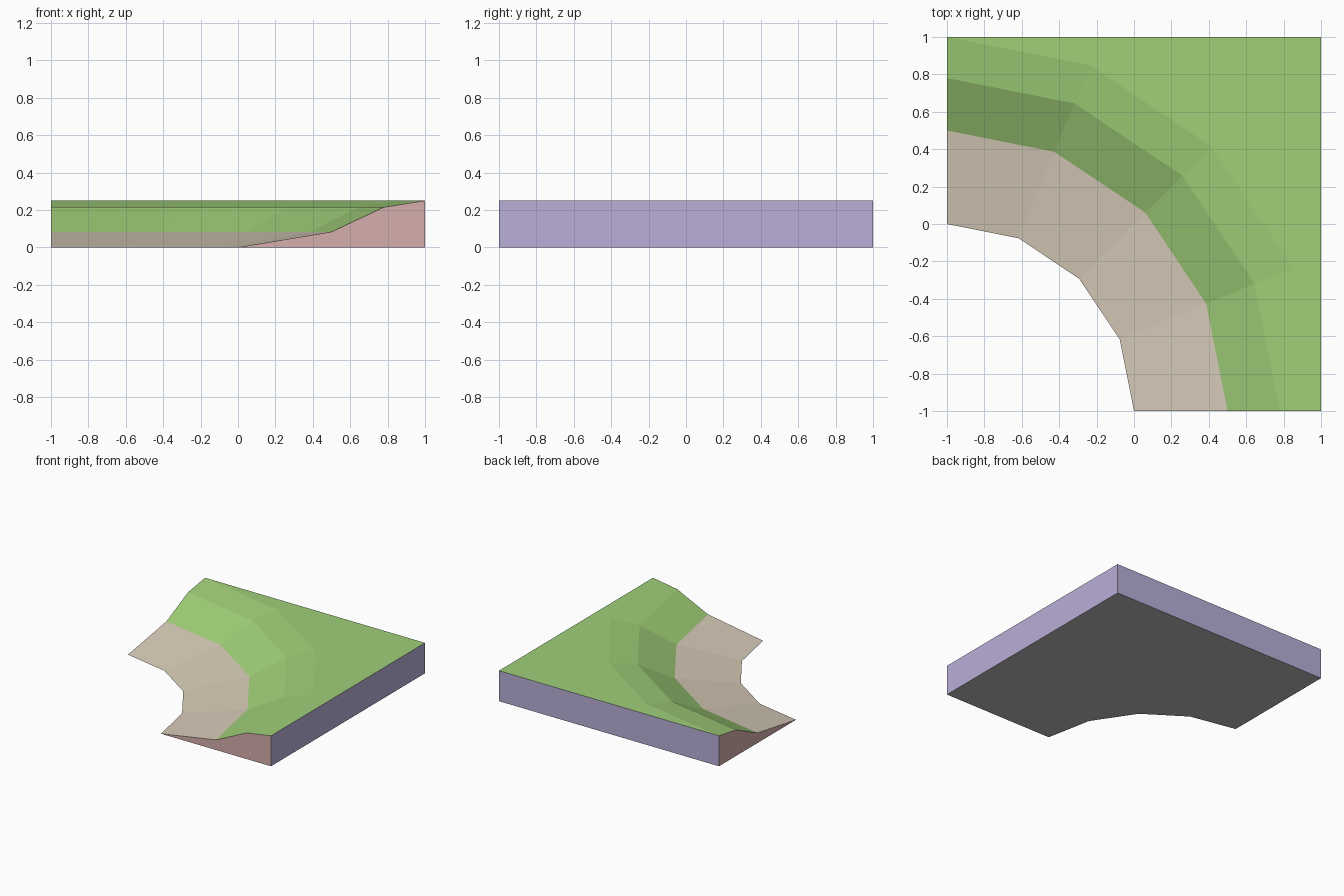
import bpy, bmesh
from math import cos, sin, pi

cube = bpy.data.objects.get("Cube")
if cube:
    bpy.data.objects.remove(cube, do_unlink=True)


def material(name, rgb):
    mat = bpy.data.materials.new(name)
    mat.use_nodes = True
    mat.diffuse_color = (*rgb, 1)
    mat.node_tree.nodes["Principled BSDF"].inputs["Base Color"].default_value = (*rgb, 1)
    return mat


palette = [
    material("sand", (0.68, 0.60, 0.48)),
    material("grass", (0.35, 0.62, 0.186)),
    material("pink_cut_side", (0.67, 0.43, 0.42)),
    material("lilac_outer_side", (0.49, 0.43, 0.69)),
    material("grey_underside", (0.5, 0.5, 0.5)),
]
SAND, GRASS, PINK, LILAC, GREY = range(5)

# Bank cross-section: radius from the bend centre, height
profile = [(1, 0), (1.5, 0.083), (1.78, 0.215), (2, 0.25)]
STEPS = 4
HALF = 1

bm = bmesh.new()


def face(verts, index):
    bm.faces.new(verts).material_index = index


# Rings of the bend, swept a quarter turn around one corner of the tile
rings = []
for radius, z in profile:
    angles = [i * pi / 2 / STEPS for i in range(STEPS + 1)]
    rings.append([bm.verts.new((radius * cos(a) - HALF, radius * sin(a) - HALF, z))
                  for a in angles])

# Sandy strip, then the grassy bank
for band, (inner, outer) in enumerate(zip(rings, rings[1:])):
    for i in range(STEPS):
        face([inner[i], outer[i], outer[i + 1], inner[i + 1]],
             SAND if band == 0 else GRASS)

# Flat grass out to the far corner
rim = rings[-1]
corner = bm.verts.new((HALF, HALF, profile[-1][1]))
face([rim[0], corner] + rim[:0:-1], GRASS)

# Ground-level corners
front_low, corner_low, back_low = [
    bm.verts.new((v.co.x, v.co.y, 0)) for v in (rim[0], corner, rim[-1])]

# Straight outer sides
face([front_low, corner_low, corner, rim[0]], LILAC)
face([corner_low, back_low, rim[-1], corner], LILAC)

# Ends showing the bank cross-section
face([front_low] + [r[0] for r in reversed(rings)], PINK)
face([r[-1] for r in rings] + [back_low], PINK)

# Underside
face([front_low] + rings[0] + [back_low, corner_low], GREY)

bmesh.ops.recalc_face_normals(bm, faces=bm.faces)
mesh = bpy.data.meshes.new("bank_corner_tile")
bm.to_mesh(mesh)
bm.free()
for mat in palette:
    mesh.materials.append(mat)
bpy.context.collection.objects.link(bpy.data.objects.new("bank_corner_tile", mesh))
